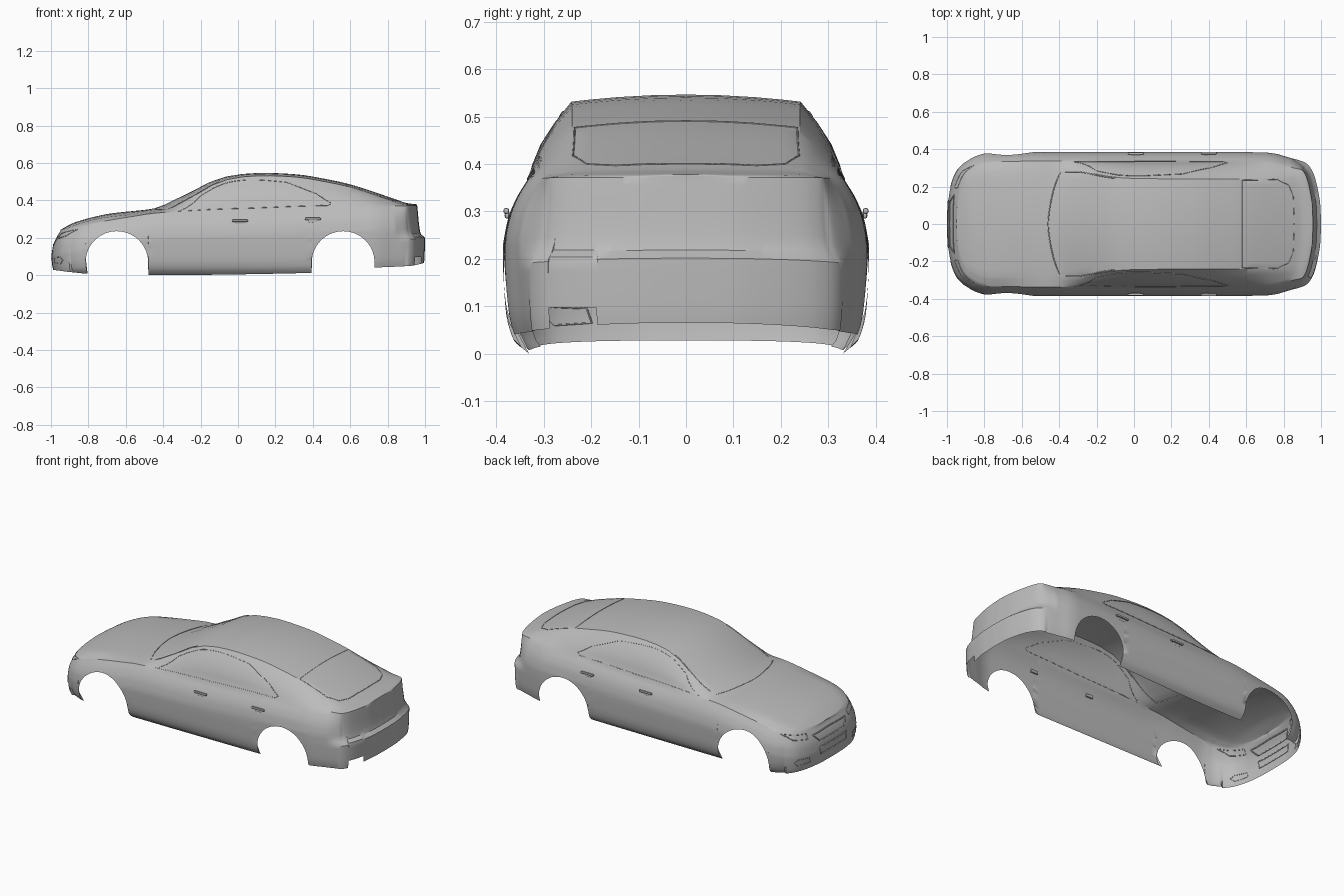
import bpy, bmesh, math
from mathutils import Vector

cube = bpy.data.objects.get("Cube")
if cube:
    bpy.data.objects.remove(cube, do_unlink=True)

paint = bpy.data.materials.new("body_grey")
paint.use_nodes = True
grey = (0.5, 0.5, 0.5, 1)
paint.diffuse_color = grey
paint.node_tree.nodes["Principled BSDF"].inputs["Base Color"].default_value = grey


def curve(table, x):
    """Smooth monotone interpolation through (x, value) pairs."""
    n = len(table)
    x = min(max(x, table[0][0]), table[-1][0])
    i = 0
    while i < n - 2 and x > table[i + 1][0]:
        i += 1

    def slope(k):
        return (table[k + 1][1] - table[k][1]) / (table[k + 1][0] - table[k][0])

    def tangent(k):
        if k == 0:
            return slope(0)
        if k == n - 1:
            return slope(n - 2)
        a, b = slope(k - 1), slope(k)
        return 2 * a * b / (a + b) if a * b > 0 else 0
    h = table[i + 1][0] - table[i][0]
    t = (x - table[i][0]) / h
    a, b = table[i][1], table[i + 1][1]
    return (a * (1 + 2 * t) * (1 - t) ** 2 + b * t * t * (3 - 2 * t)
            + h * (tangent(i) * t * (1 - t) ** 2 - tangent(i + 1) * t * t * (1 - t)))


# Half plan outline from nose to tail, and the lengthwise guide curves
PLAN = [(-1, 0), (-.998, .09), (-.985, .19), (-.95, .285), (-.9, .335), (-.84, .368),
        (-.75, .384), (-.4, .386), (.3, .386), (.7, .382), (.83, .355), (.92, .325),
        (.955, .28), (.982, .19), (.997, .09), (1, 0)]
PLAN_X = [(i, p[0]) for i, p in enumerate(PLAN)]
PLAN_Y = [(i, p[1]) for i, p in enumerate(PLAN)]
LAST = len(PLAN) - 1
BELT = [(-1, .235), (-.85, .263), (-.6, .308), (-.4, .335), (0, .345), (.5, .365), (1, .372)]
SPINE = [(-.96, .237), (-.87, .283), (-.7, .325), (-.45, .349), (-.41, .354), (-.25, .43),
         (-.1, .512), (0, .538), (.14, .547), (.3, .54), (.5, .508), (.6, .485),
         (.85, .403), (.9, .386), (.96, .378)]
ROOF_Y = [(-1, .29), (-.42, .3), (-.1, .25), (0, .243), (.6, .24), (.95, .25)]
SILL = [(-1, .028), (-.82, .008), (-.48, 0), (.39, .012), (.73, .04), (.93, .05), (1, .065)]
TOP_SIDE = [(0, .05), (.04, .026), (.08, .01), (.13, 0)]
TOP_TAIL = [(0, .042), (.15, .024), (.17, 0)]
UNDER = [(0, .055), (.03, .022), (.09, .006), (.18, 0)]
SWEEP = [(-.75, 0), (-.45, 1), (-.1, .3), (.1, 0)]
ARCHES, RADIUS, ARCH_Z = (-.648, .5625), .168, .067


def bisect(f, lo, hi):
    for _ in range(40):
        mid = (lo + hi) / 2
        lo, hi = (mid, hi) if f(mid) < 0 else (lo, mid)
    return lo


def at_x(x):
    return bisect(lambda u: curve(PLAN_X, u) - x, 0, LAST)


def nose_at(y):
    return bisect(lambda u: curve(PLAN_Y, u) - y, 0, 6)


def tail_at(y):
    return bisect(lambda u: y - curve(PLAN_Y, u), 10, LAST)


def lower(u, z):
    """Point on the body side at outline position u and height z."""
    x, y = curve(PLAN_X, u), curve(PLAN_Y, u)
    if u <= 0 or u >= LAST:
        normal = Vector((-1 if u <= 0 else 1, 0))
    else:
        a, b = u - .02, u + .02
        normal = Vector((curve(PLAN_Y, a) - curve(PLAN_Y, b),
                         curve(PLAN_X, b) - curve(PLAN_X, a))).normalized()
    depth = curve(BELT, x) - z
    tail = min(max((x - .84) / .09, 0), 1)
    inset = curve(TOP_SIDE, depth) * (1 - tail) + curve(TOP_TAIL, depth) * tail
    inset += curve(UNDER, z) * (.5 if abs(x) > .9 else 1)
    return Vector((x - normal.x * inset, max(y - normal.y * inset, 0), z))


def upper(u, v):
    """Point above the belt: v 0 belt, 1 roof edge, 2 centre line."""
    belt = lower(u, curve(BELT, curve(PLAN_X, u)))
    x = belt.x
    top = curve(SPINE, x)
    edge_y = min(curve(ROOF_Y, x), .85 * belt.y)
    drop = min(.015, .55 * max(top - belt.z, 0))
    if v <= 1:
        bulge = .1 * max(top - drop - belt.z, 0) * math.sin(math.pi * v)
        return Vector((x, belt.y + (edge_y - belt.y) * v + bulge,
                       belt.z + (top - drop - belt.z) * v))
    f = 2 - v
    return Vector((x - .05 * curve(SWEEP, x) * (1 - f * f), edge_y * f, top - drop * f * f))


def bottom(u, side):
    x, y = curve(PLAN_X, u), curve(PLAN_Y, u)
    z = curve(SILL, x)
    for c in ARCHES:
        if abs(x - c) < RADIUS:
            z = ARCH_Z + math.sqrt(RADIUS ** 2 - (x - c) ** 2)
    if side < 0 and x > .9 and .189 < y < .291:  # exhaust notch
        z = .097
    return z


# Body shell: a grid of stations and rows on each side, open underneath
stations = [LAST * i / 150 for i in range(151)]
for c in ARCHES:
    stations += [at_x(c - RADIUS * math.cos(math.pi * i / 28)) for i in range(1, 28)]
    stations += [at_x(c + s * (RADIUS + e)) for s in (-1, 1) for e in (-.0004, .0004)]
stations += [tail_at(y) for y in (.188, .19, .29, .292)]
stations.sort()
ROWS, UPPER = 18, [.25, .5, .75, 1, 1.15, 1.4, 1.7, 2]
bm = bmesh.new()
for side in (1, -1):
    previous = None
    for u in stations:
        zb, belt = bottom(u, side), curve(BELT, curve(PLAN_X, u))
        column = [lower(u, zb + (belt - zb) * r / ROWS) for r in range(ROWS + 1)]
        column += [upper(u, v) for v in UPPER]
        verts = [bm.verts.new((p.x, p.y * side, p.z)) for p in column]
        if previous:
            for r in range(len(verts) - 1):
                quad = [previous[r], verts[r], verts[r + 1], previous[r + 1]]
                bm.faces.new(quad[::-1] if side > 0 else quad)
        previous = verts
bmesh.ops.remove_doubles(bm, verts=bm.verts, dist=.00002)
bmesh.ops.recalc_face_normals(bm, faces=bm.faces)
if sum(f.normal.z * f.calc_area() for f in bm.faces) < 0:
    bmesh.ops.reverse_faces(bm, faces=bm.faces)
mesh = bpy.data.meshes.new("body_shell")
bm.to_mesh(mesh)
bm.free()
mesh.materials.append(paint)
shell = bpy.data.objects.new("body_shell", mesh)
bpy.context.collection.objects.link(shell)
bpy.context.view_layer.objects.active = shell
shell.select_set(True)
bpy.ops.object.shade_smooth_by_angle(angle=math.radians(32))
shell.select_set(False)


def seam(name, points, place, closed=True, sides=(1, -1), radius=.002):
    """Thin trim line following the surface through parameter points."""
    path = []
    pairs = list(zip(points, points[1:] + points[:1]))
    for a, b in pairs if closed else pairs[:-1]:
        path += [place(*(p + (q - p) * i / 8 for p, q in zip(a, b))) for i in range(8)]
    if not closed:
        path.append(place(*points[-1]))
    for s in sides:
        data = bpy.data.curves.new(name, "CURVE")
        data.dimensions = "3D"
        data.bevel_depth, data.bevel_resolution = radius, 0
        spline = data.splines.new("POLY")
        spline.points.add(len(path) - 1)
        for point, p in zip(spline.points, path):
            point.co = (p.x, p.y * s, p.z, 1)
        spline.use_cyclic_u = closed
        data.materials.append(paint)
        obj = bpy.data.objects.new(name, data)
        bpy.context.collection.objects.link(obj)
        obj.select_set(True)
        bpy.context.view_layer.objects.active = obj
        bpy.ops.object.convert(target="MESH")
        obj.select_set(False)


def on_top(x, v):
    return upper(at_x(x), v)


def on_nose(y, z):
    return lower(nose_at(y), z)


# Glass outlines
seam("side_window_trim", [(-.32, .08), (.1, .06), (.48, .06), (.5, .15), (.42, .5),
                          (.26, .82), (.05, .9), (-.08, .9), (-.2, .82)], on_top)
seam("windscreen_trim", [(-.41, 2), (-.4, 1.3), (-.39, 1.03), (-.25, 1.02), (-.1, 1.02)],
     on_top, closed=False, radius=.003)
seam("rear_window_trim", [(.58, 2), (.58, 1.02), (.78, 1.02), (.84, 1.15), (.865, 1.4),
                          (.87, 2)], on_top, closed=False)

# Nose openings and lamps
seam("grille_frame", [(.001, .165), (.12, .165), (.16, .205), (.001, .21)], on_nose,
     closed=False, radius=.004)
seam("intake_frame", [(.001, .09), (.12, .09), (.13, .13), (.001, .13)], on_nose,
     closed=False, radius=.003)
seam("fog_lamp_frame", [(.2, .065), (.28, .06), (.3, .08), (.28, .098), (.21, .095)], on_nose)
seam("headlamp_frame", [(.2, .195), (.3, .21), (.35, .245), (.3, .235), (.2, .222)], on_nose)

# Door handles
for name, x, z in (("front_handle", .01, .287), ("rear_handle", .4, .297)):
    for s in (1, -1):
        y = lower(at_x(x), z).y
        for part, size, dz, out in (("grip", (.085, .012, .012), .004, .008),
                                    ("cup", (.05, .012, .018), -.008, -.001)):
            bpy.ops.mesh.primitive_cube_add(size=1, location=(x, s * (y + out), z + dz))
            obj = bpy.context.object
            obj.name = name + "_" + part
            obj.scale = size
            bpy.ops.object.transform_apply(location=False, rotation=False, scale=True)
            bevel = obj.modifiers.new("round", "BEVEL")
            bevel.width, bevel.segments = .004, 2
            obj.data.materials.append(paint)
            obj.select_set(False)
